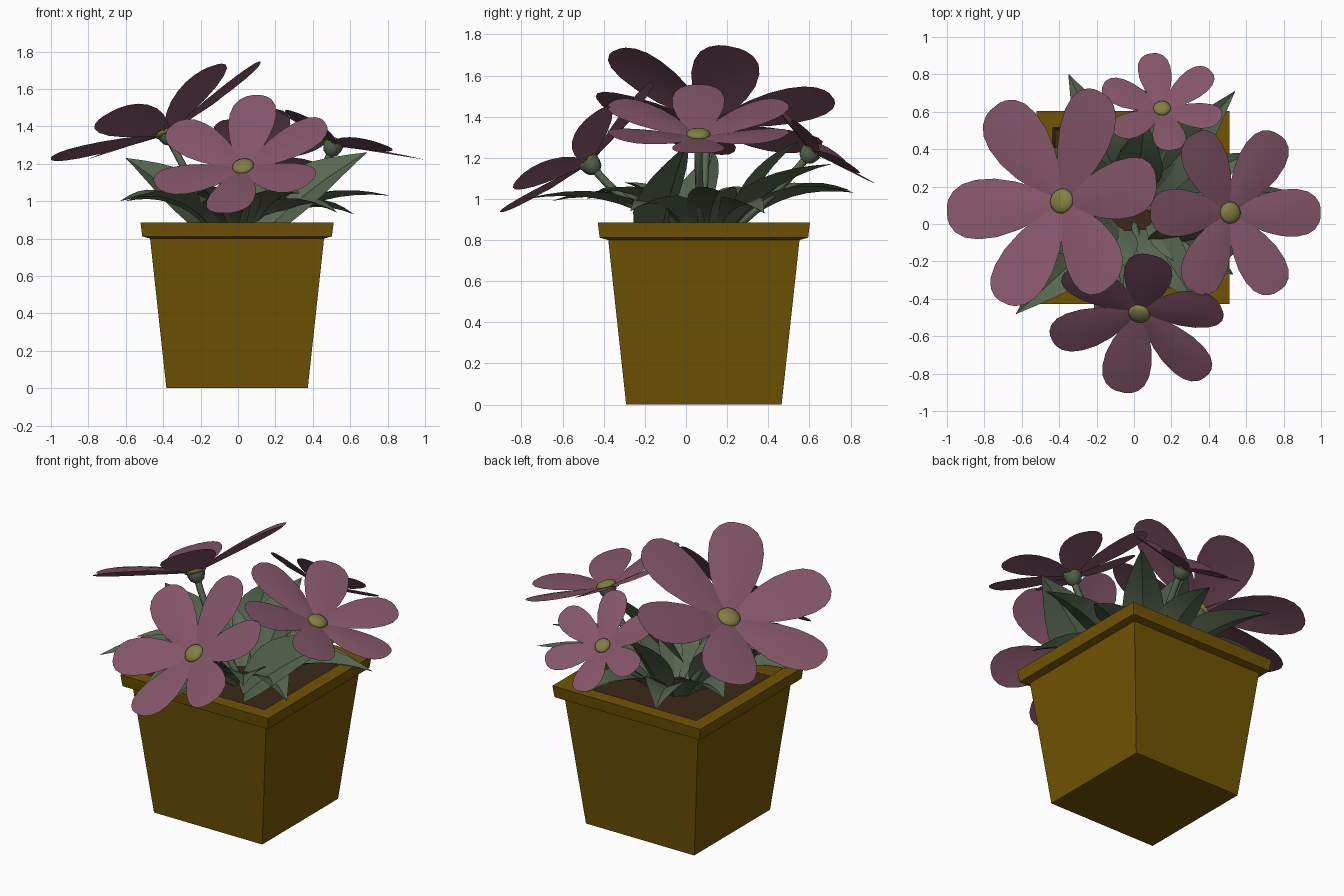
import bpy, bmesh, math
from mathutils import Vector, Matrix

if "Cube" in bpy.data.objects:
    bpy.data.objects.remove(bpy.data.objects["Cube"])

CX, CY = -0.005, 0.087      # middle of the pot


def material(name, rgb):
    m = bpy.data.materials.new(name)
    m.diffuse_color = (*rgb, 1)
    m.use_nodes = True
    m.node_tree.nodes["Principled BSDF"].inputs["Base Color"].default_value = m.diffuse_color
    return m


PINK = material("petal_pink", (0.225, 0.09, 0.138))
YELLOW = material("centre_yellow", (0.22, 0.21, 0.055))
GREEN = material("leaf_green", (0.095, 0.132, 0.08))
OCHRE = material("pot_ochre", (0.165, 0.088, 0.001))
BROWN = material("soil_brown", (0.045, 0.022, 0.01))


def add_object(name, bm, mat, smooth=True):
    me = bpy.data.meshes.new(name)
    bm.to_mesh(me)
    bm.free()
    ob = bpy.data.objects.new(name, me)
    bpy.context.collection.objects.link(ob)
    me.materials.append(mat)
    for p in me.polygons:
        p.use_smooth = smooth
    return ob


def skin(bm, rows, closed=False):
    """Bridge equal-length rows of points with quads."""
    rows = [[bm.verts.new(p) for p in r] for r in rows]
    n = len(rows[0])
    for a, b in zip(rows, rows[1:]):
        for i in range(n if closed else n - 1):
            j = (i + 1) % n
            bm.faces.new((a[i], a[j], b[j], b[i]))
    return rows


def square(h, z):
    return [(CX + sx * h, CY + sy * h, z) for sx, sy in ((-1, -1), (1, -1), (1, 1), (-1, 1))]


# Pot: square tapered body, overhanging rim, inner wall
bm = bmesh.new()
profile = [(.378, 0), (.465, .80), (.507, .812), (.516, .885), (.43, .885), (.415, .80)]
rings = skin(bm, [square(h, z) for h, z in profile], closed=True)
bm.faces.new(rings[0][::-1])
add_object("pot", bm, OCHRE, False)

# Soil
bm = bmesh.new()
bm.faces.new([bm.verts.new(p) for p in square(.42, .82)])
add_object("soil", bm, BROWN, False)


def bezier(a, b, c, t):
    return a * (1 - t) ** 2 + b * 2 * t * (1 - t) + c * t * t


def tube(bm, path, radius, sides=8):
    """Round stem along a path of points."""
    rows = []
    for i, p in enumerate(path):
        d = (path[min(i + 1, len(path) - 1)] - path[max(i - 1, 0)]).normalized()
        u = d.cross(Vector((.3, 1, .1))).normalized()
        v = d.cross(u)
        rows.append([p + radius * (u * math.cos(a) + v * math.sin(a))
                     for a in (2 * math.pi * k / sides for k in range(sides))])
    skin(bm, rows, closed=True)


def petal_rows(radius, cup, angle):
    """Narrow base, widest past the middle, blunt round end, gently cupped."""
    rows = []
    stations = [(.04, .06), (.2, .135), (.4, .215), (.58, .258), (.74, .262),
                (.86, .235), (.94, .18), (.985, .11), (1.0, .05)]
    rot = Matrix.Rotation(angle, 3, 'Z')
    for t, w in stations:
        rows.append([rot @ Vector((t * radius, s * w * radius,
                                   cup * t + .02 * radius * math.sin(math.pi * t) * (1 - s * s)))
                     for s in (-1, -.5, 0, .5, 1)])
    return rows


def flower(tag, centre, normal, radius, cup, phase):
    c, n = Vector(centre), Vector(normal).normalized()
    u = (Vector((1, 0, 0)) - n * n.x).normalized()
    frame = Matrix((u, n.cross(u), n)).transposed()
    # Petals
    bm = bmesh.new()
    for k in range(6):
        skin(bm, [[c + frame @ p for p in r]
                  for r in petal_rows(radius, cup, math.radians(phase + 60 * k))])
    add_object("petals_" + tag, bm, PINK)
    # Domed centre
    r = .022 + .075 * radius
    place = Matrix.Translation(c + n * .015) @ frame.to_4x4()
    bm = bmesh.new()
    bmesh.ops.create_uvsphere(bm, u_segments=16, v_segments=8, radius=1,
                              matrix=place @ Matrix.Diagonal((r, r, r * .45, 1)))
    add_object("flower_centre_" + tag, bm, YELLOW)
    # Calyx and stem
    bm = bmesh.new()
    prof = [(.02, -.06), (.04, -.045), (.05, -.02), (.055, .005)]
    skin(bm, [[c + frame @ Vector((q * math.cos(a), q * math.sin(a), z))
               for a in (math.pi * k / 5 for k in range(10))] for q, z in prof], closed=True)
    end = c - n * .05
    base = Vector((CX + .15 * c.x, CY + .15 * (c.y - CY), .80))
    tube(bm, [bezier(base, end - n * .2, end, i / 10) for i in range(11)], .02)
    add_object("stem_" + tag, bm, GREEN)


flower("left", (-.38, .12, 1.36), (-.43, .17, .89), .62, .14, 3)
flower("right", (.51, .06, 1.30), (.345, 0, .94), .485, .095, 0)
flower("front", (.03, -.47, 1.175), (-.16, -.61, .75), .49, .10, 20)
flower("back", (.15, .61, 1.23), (0, .62, .78), .335, .07, 40)


def leaf(tag, tip, half_width, lift, shift=0, roll=0):
    """Pointed arching leaf folded along its midrib; shift moves the base in y."""
    tip = Vector(tip)
    root = Vector((CX, CY + shift, .81))
    flat = Vector((tip.x - root.x, tip.y - root.y, 0))
    out = flat.normalized()
    base = root + out * .13
    mid = base + flat * .32
    mid.z = tip.z + lift
    side = Vector((-out.y, out.x, 0))
    side = Matrix.Rotation(math.radians(roll), 3, (tip - base).normalized()) @ side
    rows = []
    for i in range(10):
        t = i / 9
        w = half_width * max(math.sin(math.pi * (.1 + .9 * t) ** .85), .01)
        p = bezier(base, mid, tip, t)
        d = (bezier(base, mid, tip, t + .01) - p).normalized()
        up = d.cross(side)
        rows.append([p + side * s * w + up * (.4 * abs(s) * w) for s in (-1, -.5, 0, .5, 1)])
    bm = bmesh.new()
    skin(bm, rows)
    add_object("leaf_%02d" % tag, bm, GREEN).modifiers.new("crease", 'EDGE_SPLIT').split_angle = .5


# Leaves: tip position, half width, arch height, base shift, roll
leaves = [
    ((.69, .0, 1.26), .17, -.20, -.24, 35), ((-.60, .13, 1.23), .16, -.18, -.06, -35),
    ((.54, .71, 1.17), .12, -.08), ((-.35, .80, 1.04), .13, .06),
    ((-.63, -.48, 1.00), .13, .10), ((-.20, -.65, .99), .11, .08),
    ((.06, -.78, 1.00), .10, .07), ((.81, .18, 1.03), .12, .04),
    ((.53, -.27, .94), .12, .12), ((.62, .38, .93), .12, .12),
    ((-.56, .42, 1.02), .13, .06), ((.12, .82, 1.03), .12, .05),
    ((.33, -.42, 1.04), .12, .02), ((.06, .55, 1.28), .13, -.14),
    ((-.20, -.30, 1.08), .12, -.04), ((-.60, -.15, 1.00), .12, .06),
]
for i, args in enumerate(leaves):
    leaf(i + 1, *args)
